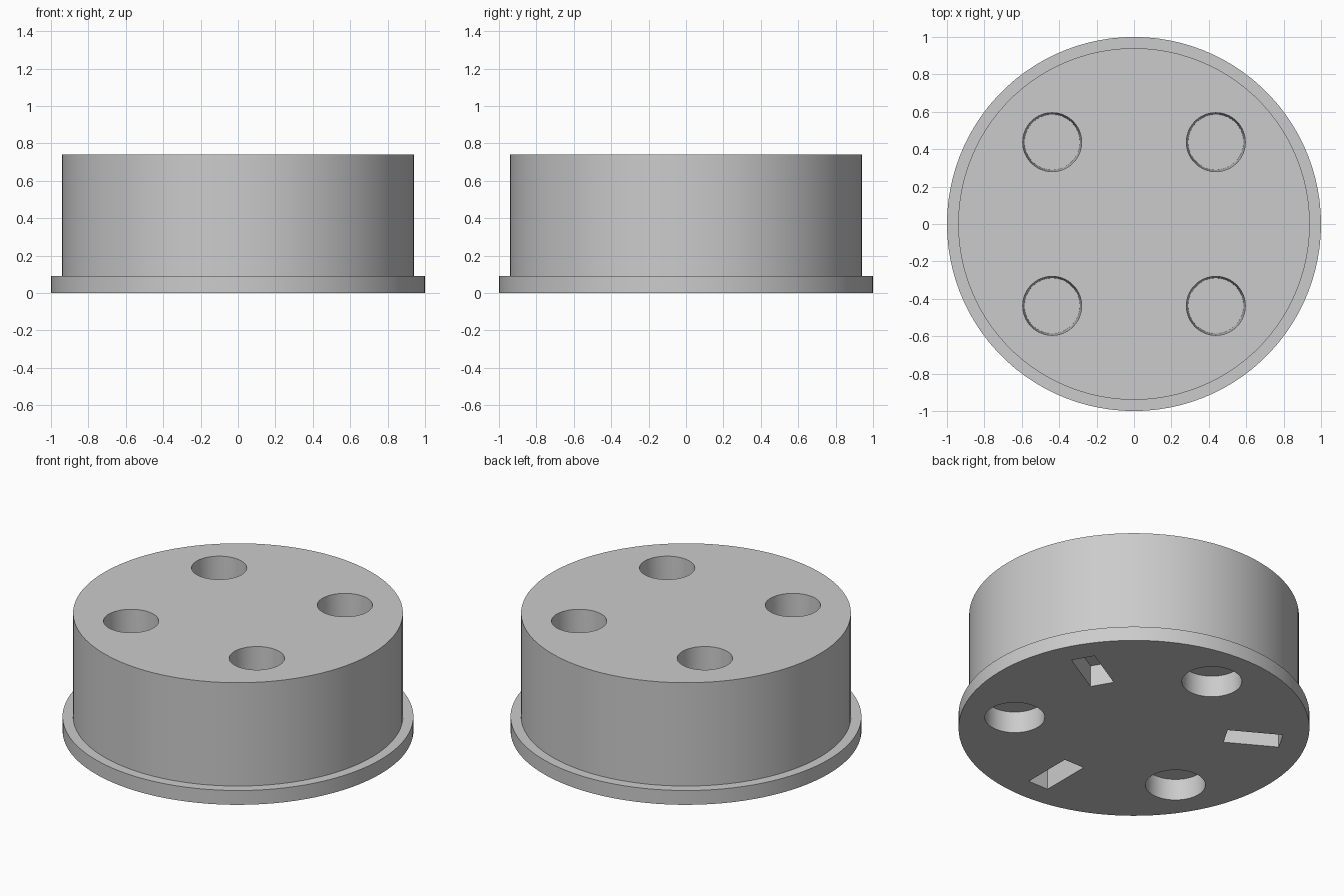
import bpy
import bmesh
from math import radians, cos, sin
from mathutils import Matrix, Vector

cube = bpy.data.objects.get("Cube")
if cube:
    bpy.data.objects.remove(cube, do_unlink=True)

HEIGHT, FLANGE = 0.74, 0.09
BODY_R, FLANGE_R = 0.94, 1.0
OUT = 0.02  # how far cutters stick out of the surface

grey = bpy.data.materials.new("plain grey")
grey.use_nodes = True
colour = (0.6, 0.6, 0.6, 1)
grey.diffuse_color = colour
grey.node_tree.nodes["Principled BSDF"].inputs["Base Color"].default_value = colour


def make_object(name, bm):
    bmesh.ops.recalc_face_normals(bm, faces=bm.faces)
    mesh = bpy.data.meshes.new(name)
    bm.to_mesh(mesh)
    bm.free()
    mesh.materials.append(grey)
    obj = bpy.data.objects.new(name, mesh)
    bpy.context.collection.objects.link(obj)
    return obj


def add_drum(bm, x, y, bottom, top, r_bottom, r_top):
    bmesh.ops.create_cone(
        bm, cap_ends=True, segments=64, radius1=r_bottom, radius2=r_top,
        depth=top - bottom, matrix=Matrix.Translation((x, y, (top + bottom) / 2)))


# Round body with a wider flange at its foot, turned from a profile
bm = bmesh.new()
profile = [(0, 0), (FLANGE_R, 0), (FLANGE_R, FLANGE),
           (BODY_R, FLANGE), (BODY_R, HEIGHT), (0, HEIGHT)]
verts = [bm.verts.new((r, 0, z)) for r, z in profile]
edges = [bm.edges.new(pair) for pair in zip(verts, verts[1:])]
bmesh.ops.spin(bm, geom=verts + edges, cent=(0, 0, 0), axis=(0, 0, 1),
               angle=radians(360), steps=100, use_merge=True)
bmesh.ops.remove_doubles(bm, verts=bm.verts, dist=0.0001)
bmesh.ops.dissolve_limit(bm, angle_limit=radians(1), verts=bm.verts, edges=bm.edges)
body = make_object("flanged_round_base", bm)

# Cutters for all recesses
bm = bmesh.new()

# Four slightly tapered sockets in the top
for x in (-0.4375, 0.4375):
    for y in (-0.4375, 0.4375):
        add_drum(bm, x, y, HEIGHT - 0.4, HEIGHT + OUT, 0.148, 0.158)

# Three round pockets and three radial slots in the underside
RING, DEPTH = 0.69, 0.135
for i in range(3):
    a = radians(90 + 120 * i)
    add_drum(bm, RING * cos(a), RING * sin(a), -OUT, DEPTH, 0.171, 0.171)
    turn = Matrix.Rotation(a + radians(60), 4, "Z")
    place = Matrix.Translation((RING, 0, (DEPTH - OUT) / 2))
    size = Matrix.Diagonal(Vector((0.32, 0.14, DEPTH + OUT, 1)))
    bmesh.ops.create_cube(bm, size=1, matrix=turn @ place @ size)
cutter = make_object("recess_cutter", bm)
cutter.hide_render = True

# Cut the recesses and discard the cutter
cut = body.modifiers.new("recesses", "BOOLEAN")
cut.operation = "DIFFERENCE"
cut.solver = "EXACT"
cut.object = cutter
bpy.ops.object.select_all(action="DESELECT")
bpy.context.view_layer.objects.active = body
body.select_set(True)
bpy.ops.object.modifier_apply(modifier=cut.name)
bpy.data.objects.remove(cutter, do_unlink=True)
bpy.ops.object.shade_smooth_by_angle(angle=radians(30))
